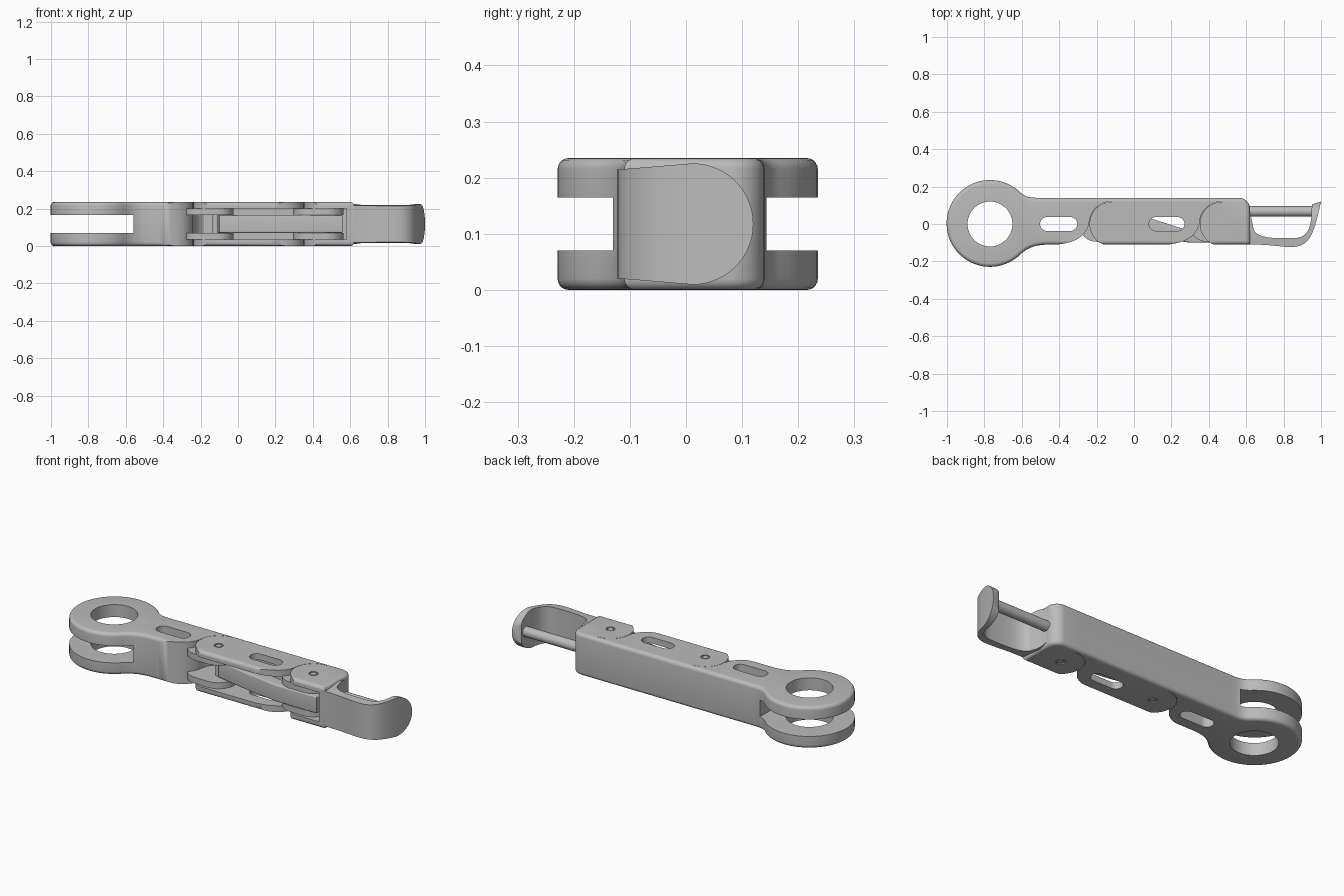
import bpy, bmesh, math
from mathutils import Vector, Matrix
from mathutils.geometry import interpolate_bezier

cube = bpy.data.objects.get("Cube")
if cube:
    bpy.data.objects.remove(cube, do_unlink=True)

H = 0.235            # overall thickness
MID = H / 2
JOINTS = (-0.12, 0.47)
BACK, FRONT = 0.14, -0.11

grey = bpy.data.materials.new("satin grey")
grey.use_nodes = True
colour = (0.5, 0.5, 0.5, 1)
grey.diffuse_color = colour
grey.node_tree.nodes["Principled BSDF"].inputs["Base Color"].default_value = colour


def arc(cx, cy, r, a0, a1, n=20):
    angles = [math.radians(a0 + (a1 - a0) * i / n) for i in range(n + 1)]
    return [(cx + r * math.cos(a), cy + r * math.sin(a)) for a in angles]


def bez(a, b, c, d, n=12):
    pts = interpolate_bezier(*[Vector((*p, 0)) for p in (a, b, c, d)], n)
    return [(p.x, p.y) for p in pts]


def circle(cx, cy, r, n=48):
    return arc(cx, cy, r, 0, 360, n)[:-1]


def capsule(x0, x1, y, r):
    return arc(x1, y, r, -90, 90) + arc(x0, y, r, 90, 270)


def rect(x0, x1, y0, y1):
    return [(x0, y0), (x1, y0), (x1, y1), (x0, y1)]


def prism(name, outline, z0, z1, bevel=0, along_x=False):
    """Extrude an outline in z (or a y-z outline in x), rounding the cap rims."""
    pts = []
    for p in outline:
        if not pts or (Vector(p) - Vector(pts[-1])).length > 1e-4:
            pts.append(p)
    if (Vector(pts[0]) - Vector(pts[-1])).length < 1e-4:
        pts.pop()
    bm = bmesh.new()
    base = bm.faces.new([bm.verts.new((x, y, z0)) for x, y in pts])
    ext = bmesh.ops.extrude_face_region(bm, geom=[base])["geom"]
    bmesh.ops.translate(bm, vec=(0, 0, z1 - z0),
                        verts=[v for v in ext if isinstance(v, bmesh.types.BMVert)])
    bmesh.ops.recalc_face_normals(bm, faces=bm.faces)
    if bevel:
        rims = [e for e in bm.edges if abs(e.verts[0].co.z - e.verts[1].co.z) < 1e-6]
        bmesh.ops.bevel(bm, geom=rims, offset=bevel, segments=5, profile=0.5,
                        affect='EDGES')
    if along_x:
        bm.transform(Matrix(((0, 0, 1, 0), (1, 0, 0, 0), (0, 1, 0, 0), (0, 0, 0, 1))))
    mesh = bpy.data.meshes.new(name)
    bm.to_mesh(mesh)
    bm.free()
    mesh.materials.append(grey)
    obj = bpy.data.objects.new(name, mesh)
    bpy.context.collection.objects.link(obj)
    return obj


def carve(obj, tools, operation='DIFFERENCE'):
    for tool in tools:
        mod = obj.modifiers.new("carve", 'BOOLEAN')
        mod.operation, mod.solver, mod.object = operation, 'EXACT', tool
        result = bpy.data.meshes.new_from_object(
            obj.evaluated_get(bpy.context.evaluated_depsgraph_get()))
        obj.modifiers.clear()
        obj.data = result
        bpy.data.objects.remove(tool, do_unlink=True)
    return obj


# Rounded silhouette shared by the three segments
ring = (-0.77, 0.003, 0.232)
ring_arc = arc(*ring, 45, 310, 48)
silhouette = (
    ring_arc
    + bez(ring_arc[-1], (-0.57, -0.125), (-0.53, FRONT), (-0.45, FRONT))
    + [(0.62, FRONT)] + arc(0.56, 0.08, 0.06, 0, 90, 8)
    + bez((-0.49, BACK), (-0.55, BACK), (-0.575, 0.14), ring_arc[0]))


def knuckle_edge(jx):
    return [(jx, 0.5)] + arc(jx, 0, 0.118, 90, 270, 32) + [(jx, -0.5)]


def socket_edge(jx):
    s = bez((jx - 0.12, 0), (jx - 0.14, -0.07), (jx - 0.2, -0.111), (jx - 0.34, -0.112))
    return [(jx, 0.5)] + arc(jx, 0, 0.12, 90, 180, 16) + s + [(jx - 0.34, -0.5)]


def segment(name, region):
    body = prism(name, silhouette, 0, H, 0.02)
    return carve(body, [prism("region", region, -0.1, H + 0.1)], 'INTERSECT')


def pin_recesses(jx):
    return [prism("recess", circle(jx, 0, 0.024, 24), z - 0.006, z + 0.006) for z in (0, H)]


def slot(x0, x1):
    return prism("slot", capsule(x0, x1, 0, 0.037), -0.1, H + 0.1)


# Proximal segment with forked ring
proximal = segment("proximal_segment", [(-1.2, -0.5), (-1.2, 0.5)] + socket_edge(JOINTS[0]))
carve(proximal, [prism("ring_hole", circle(-0.77, 0, 0.12), -0.1, H + 0.1),
                 prism("fork_gap", rect(-1.2, -0.56, -0.4, 0.4), 0.07, 0.165),
                 slot(-0.465, -0.34)])

# Middle segment: two side plates joined by a back wall
middle = segment("middle_segment",
                 knuckle_edge(JOINTS[0])[::-1] + socket_edge(JOINTS[1]))
carve(middle, [prism("cavity", rect(-0.3, 0.6, -0.3, 0.1), 0.035, 0.2),
               slot(0.117, 0.233)] + pin_recesses(JOINTS[0]))

# Distal segment
distal = segment("distal_segment", knuckle_edge(JOINTS[1]) + [(1.1, -0.5), (1.1, 0.5)])
carve(distal, [prism("cavity", rect(0.3, 0.59, -0.3, 0.08), 0.035, 0.2)]
      + pin_recesses(JOINTS[1]))

parts = [proximal, middle, distal]

# Hinge tongues and pins
for jx, side in zip(JOINTS, ("proximal", "distal")):
    for level, z in (("lower", 0.034), ("upper", 0.166)):
        parts.append(prism(f"{side}_{level}_tongue", capsule(jx - 0.08, jx, 0, 0.095),
                           z, z + 0.035))
    parts.append(prism(f"{side}_pin", circle(jx, 0, 0.017, 24), 0.001, H - 0.001))

# Inner linkage bar
link = [(-0.1, 0.07), (0.09, 0.03), (0.26, -0.025), (0.56, -0.05), (0.56, -0.1),
        (0.3, -0.1), (0.1, -0.07), (-0.1, -0.03), (-0.12, 0.02)]
parts.append(prism("linkage_bar", link, 0.07, 0.165, 0.008))

# Hooked fingertip, trimmed to a rounded nail shape
hook_outline = (
    [(0.58, FRONT), (0.64, FRONT)]
    + bez((0.66, FRONT), (0.74, -0.112), (0.78, -0.122), (0.84, -0.123))
    + bez((0.84, -0.123), (0.95, -0.125), (0.965, -0.03), (1.0, 0.12))
    + [(0.952, 0.105)]
    + bez((0.95, 0.08), (0.95, -0.05), (0.91, -0.075), (0.85, -0.076))
    + bez((0.85, -0.076), (0.76, -0.076), (0.66, -0.08), (0.64, -0.03))
    + [(0.618, 0.08), (0.58, 0.08)])
nail = [(-0.14, 0.022)] + arc(0.012, MID, 0.108, -90, 90, 32) + [(-0.14, H - 0.022)]
hook = prism("fingertip_hook", hook_outline, 0.005, H - 0.005)
parts.append(carve(hook, [prism("nail_shape", nail, 0.5, 1.1, along_x=True)], 'INTERSECT'))

# Round rod from the distal segment to the hook
parts.append(prism("fingertip_rod", circle(0.067, MID, 0.028, 32), 0.6, 0.965, along_x=True))

# Smooth curved faces, keeping edges sharp
bpy.ops.object.select_all(action='DESELECT')
for obj in parts:
    obj.select_set(True)
bpy.context.view_layer.objects.active = parts[0]
bpy.ops.object.shade_smooth_by_angle(angle=math.radians(30))
